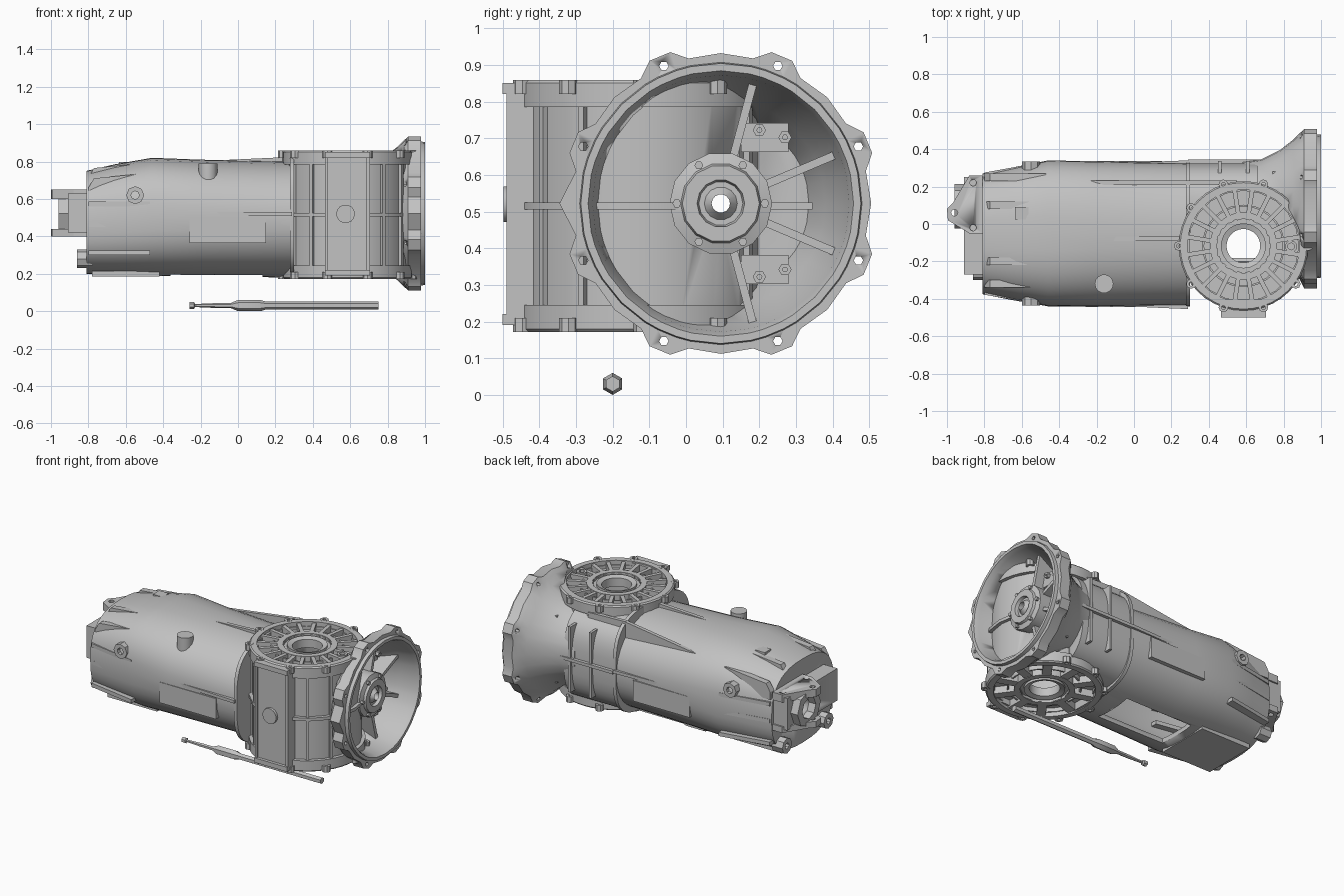
import bpy, bmesh, math
from math import cos, sin, pi, radians

if "Cube" in bpy.data.objects:
    bpy.data.objects.remove(bpy.data.objects["Cube"])

grey = bpy.data.materials.new("cast_metal_grey")
grey.use_nodes = True
grey.diffuse_color = (0.54, 0.54, 0.54, 1)
shader = next(n for n in grey.node_tree.nodes if n.type == 'BSDF_PRINCIPLED')
shader.inputs["Base Color"].default_value = grey.diffuse_color
shader.inputs["Roughness"].default_value = 0.6

DIFF_X, DIFF_Y, MID_Z = 0.585, -0.117, 0.515
BELL_Y, BELL_Z = 0.095, 0.522


def place(axis, a, b, h):
    return {'x': (h, a, b), 'y': (a, h, b), 'z': (a, b, h)}[axis]


def loft(name, rings, loop=False, angle=30):
    """Skin a list of equal rings; capped at the ends unless looped."""
    bm = bmesh.new()
    vs = [[bm.verts.new(p) for p in ring] for ring in rings]
    n = len(vs[0])
    pairs = list(zip(vs, vs[1:] + vs[:1])) if loop else list(zip(vs, vs[1:]))
    for r0, r1 in pairs:
        for i in range(n):
            j = (i + 1) % n
            bm.faces.new((r0[i], r0[j], r1[j], r1[i]))
    if not loop:
        bm.faces.new(vs[0])
        bm.faces.new(vs[-1])
    bmesh.ops.recalc_face_normals(bm, faces=bm.faces)
    mesh = bpy.data.meshes.new(name)
    bm.to_mesh(mesh)
    bm.free()
    mesh.materials.append(grey)
    mesh.shade_smooth()
    mesh.set_sharp_from_angle(angle=radians(angle))
    obj = bpy.data.objects.new(name, mesh)
    bpy.context.scene.collection.objects.link(obj)
    return obj


def prism(name, axis, pts, lo, hi):
    return loft(name, [[place(axis, a, b, h) for a, b in pts] for h in (lo, hi)])


def box(name, x, y, z):
    return prism(name, 'z', [(x[0], y[0]), (x[1], y[0]), (x[1], y[1]), (x[0], y[1])], *z)


def circle(axis, a, b, r, h, n, phase=0.0):
    return [place(axis, a + r * cos(phase + 2 * pi * i / n),
                  b + r * sin(phase + 2 * pi * i / n), h) for i in range(n)]


def lathe(name, axis, a, b, profile, n=24, loop=False, phase=0.0):
    return loft(name, [circle(axis, a, b, r, h, n, phase) for r, h in profile], loop)


def tube(name, axis, a, b, r, hole, lo, hi, n=10):
    return lathe(name, axis, a, b, [(hole, lo), (r, lo), (r, hi), (hole, hi)], n, True)


def radial_bar(name, axis, a, b, deg, r0, ends, width):
    """Bar pointing outward; ends holds (outer radius, height) pairs."""
    c, s, w = cos(radians(deg)), sin(radians(deg)), width / 2
    return loft(name, [[place(axis, a + r * c - k * s, b + r * s + k * c, h)
                        for r, k in ((r0, -w), (r1, -w), (r1, w), (r0, w))] for r1, h in ends])


def cut(obj, cutters):
    for c in cutters:
        mod = obj.modifiers.new("cut", 'BOOLEAN')
        mod.operation, mod.solver, mod.object = 'DIFFERENCE', 'EXACT', c
    bpy.context.view_layer.update()
    dg = bpy.context.evaluated_depsgraph_get()
    mesh = bpy.data.meshes.new_from_object(obj.evaluated_get(dg))
    obj.modifiers.clear()
    obj.data = mesh
    for c in cutters:
        bpy.data.objects.remove(c)


def housing_cutter(r):
    return lathe("housing_cutter", 'z', DIFF_X, DIFF_Y, [(r, 0), (r, 1)], 20)


def shaft_cutter():
    return lathe("shaft_cutter", 'x', BELL_Y, BELL_Z, [(.05, -1.2), (.05, 1.2)], 12)


def section(x, y0, y1, z0, z1, e=0.76, n=40):
    """Rounded-square cross-section of the main case."""
    ring = []
    for i in range(n):
        c, s = cos(2 * pi * i / n), sin(2 * pi * i / n)
        ring.append((x, (y0 + y1) / 2 + (y1 - y0) / 2 * math.copysign(abs(c) ** e, c),
                     (z0 + z1) / 2 + (z1 - z0) / 2 * math.copysign(abs(s) ** e, s)))
    return ring


# Hollow main case with the open window underneath
STATIONS = [(-.81, -.375, .27, .2, .75, .76), (-.66, -.405, .3, .195, .785, .76),
            (-.46, -.44, .34, .19, .82, .76), (-.2, -.44, .335, .185, .81, .84),
            (.29, -.435, .325, .18, .8, .92)]
WALL = .03
case = loft("main_case", [section(*s) for s in STATIONS], angle=25)
cavity = loft("cavity_cutter", [section(x * .95, y0 + WALL, y1 - WALL, z0 + WALL, z1 - WALL, e)
                                for x, y0, y1, z0, z1, e in STATIONS])
cut(case, [cavity, box("window_cutter", (-.36, .13), (-.17, .09), (.1, .42)), shaft_cutter()])
collar = loft("case_collar", [section(x, -.44, .33, .175, .84, .6) for x in (.277, .3)])
cut(collar, [shaft_cutter()])
box("sump_plate", (-.78, -.42), (-.24, .12), (.186, .215))

# Rounded shoulder joining the case to the bell, with its ribs
shoulder = loft("rear_shoulder", [section(x, -.2, .325, .2, .8, .7) for x in (.28, .66)])
cut(shoulder, [housing_cutter(.318), shaft_cutter()])
box("shoulder_belt", (.29, .8), (.2, .345), (.505, .525))
for x in (.45, .6):
    box("shoulder_post", (x, x + .018), (.22, .338), (.3, .73))

# Long ribs on the case
for y, z0, z1 in ((.22, .72, .81), (-.08, .795, .825)):
    prism("top_rib", 'y', [(-.36, z0), (.29, z1), (.29, z1 - .16), (-.36, z0)], y - .012, y + .012)
prism("shoulder_rib", 'y', [(.28, .81), (.55, .8), (.55, .6), (.28, .6)], .208, .232)
for out, base in ((-.455, -.43), (.34, .32)):
    prism("side_rib", 'z', [(-.27, base), (.29, out), (.29, base * .93), (-.27, base * .96)], .51, .53)
for y in ((-.443, -.41), (.31, .337)):
    box("side_pad", (-.26, .15), y, (.365, .5))

# Tapered fins on the tail end of the case
for y, z in ((.25, .7), (-.32, .71), (.1, .765), (-.2, .765)):
    prism("tail_top_fin", 'y', [(-.8, z - .05), (-.77, z), (-.47, z + .03), (-.47, .6), (-.8, .6)],
          y - .02, y + .02)
for z in (.3, .45, .56):
    prism("tail_front_fin", 'z', [(-.8, -.378), (-.47, -.435), (-.47, -.36), (-.8, -.3)], z, z + .025)
    prism("tail_back_fin", 'z', [(-.8, .275), (-.47, .335), (-.47, .26), (-.8, .2)], z, z + .025)

# Bosses on the case
lathe("filler_boss", 'z', -.16, -.32, [(.05, .66), (.05, .79)], 14)
for lo, hi in ((-.435, -.35), (.25, .335)):
    tube("sensor_boss", 'y', -.55, .62, .048, .022, lo, hi, 8)
box("vent_pad", (-.635, -.565), (.025, .09), (.74, .797))

# Tail end
block = box("tail_block", (-.91, -.8), (-.27, .25), (.42, .63))
cut(block, [shaft_cutter()])
tube("tail_nose", 'x', BELL_Y, BELL_Z, .12, .07, -.96, -.8, 8)
for lo, hi in ((.6, .65), (.4, .44)):
    lug = prism("tail_lug", 'z', [(-.81, -.05), (-.88, -.05), (-.995, .02), (-1, .08), (-.97, .11),
                                  (-.88, .26), (-.81, .26)], lo, hi)
    cut(lug, [lathe("hole_cutter", 'z', x, y, [(.018, .3), (.018, .8)], 8)
              for x, y in ((-.86, .22), (-.86, -.02), (-.96, .06))])
for y in (-.25, .18):
    tube("tail_foot", 'x', y, .28, .05, .02, -.86, -.78, 8)

# Round gear housing with ribs and the front panel
housing = tube("gear_housing", 'z', DIFF_X, DIFF_Y, .325, .295, .2, .83, 20)
belt = tube("housing_belt", 'z', DIFF_X, DIFF_Y, .347, .31, .505, .525, 20)
for part in (housing, belt):
    cut(part, [shaft_cutter()])
for deg in (-150, -125, -55, -30, 60, 95, 125):
    radial_bar("housing_rib", 'z', DIFF_X, DIFF_Y, deg, .3, ((.34, .2), (.34, .83)), .018)
box("front_panel", (.48, .69), (-.48, -.4), (.2, .84))
for x in ((.465, .482), (.688, .705)):
    box("panel_post", x, (-.49, -.4), (.2, .84))
for z in ((.19, .22), (.82, .85)):
    box("panel_rail", (.465, .705), (-.5, -.4), z)
lathe("panel_boss", 'y', .575, .52, [(.05, -.4), (.05, -.497)], 14)


# Spoked covers at the top and bottom of the housing
def cover(name, side, floor, spokes, width):
    def h(v):
        return MID_Z + side * v
    lathe(name, 'z', DIFF_X, DIFF_Y,
          [(r, h(v)) for r, v in ((.09, .27), (.09, .325), (.12, .335), (.12, .32), (.145, .32),
                                  (.145, .338), (.18, .338), (.18, floor), (.3, floor), (.3, .343),
                                  (.338, .343), (.346, .335), (.346, .27))], 40, True)
    tube("cover_mid_ring", 'z', DIFF_X, DIFF_Y, .22, .21, h(floor - .005), h(.32), 40)
    for i in range(spokes):
        radial_bar("cover_spoke", 'z', DIFF_X, DIFF_Y, 360 * (i + .5) / spokes, .14,
                   ((.31, h(floor - .01)), (.31, h(.335))), width)
    for i in range(10):
        t = radians(36 * i)
        tube("cover_bolt_ear", 'z', DIFF_X + .346 * cos(t), DIFF_Y + .346 * sin(t),
             .026, .011, h(.305), h(.344), 8)


cover("top_cover", 1, .295, 20, .024)
cover("bottom_cover", -1, .29, 10, .055)
tube("breather_ring", 'z', .84, -.12, .032, .018, .8, .858, 12)

# Bell housing: flared shell with eight bolt ears, cleared around the gear housing
EARS = [(-22.5, .41), (-10, .405), (-4, .435), (4, .435), (10, .405)]


def eared_ring(x, r, ears):
    ring = []
    for k in range(8):
        for off, er in EARS:
            t = radians(22.5 + 45 * k + off)
            point = k == 4 and off < -20  # the flange comes to a corner on this side
            rad = (.44 if point else er) if ears else r
            ring.append((x, BELL_Y + rad * cos(t), BELL_Z + rad * sin(t)))
    return ring


bell = loft("bell_housing", [eared_ring(x, r, e) for x, r, e in (
    (.58, .235, 0), (.68, .25, 0), (.78, .3, 0), (.85, .355, 0), (.885, .39, 0), (.91, 0, 1),
    (.978, 0, 1), (.978, .385, 0), (1, .382, 0), (1, .362, 0), (.97, .35, 0), (.88, .335, 0),
    (.78, .285, 0), (.66, .24, 0))])
cutters = [housing_cutter(.31), shaft_cutter()]
for k in range(8):
    t = radians(22.5 + 45 * k)
    cutters.append(lathe("bolt_cutter", 'x', BELL_Y + .406 * cos(t), BELL_Z + .406 * sin(t),
                         [(.013, .8), (.013, 1.1)], 6))
cut(bell, cutters)

# Bearing hub and spokes inside the bell
lathe("bearing_hub", 'x', BELL_Y, BELL_Z, [(.14, .78), (.14, .91), (.11, .92), (.105, .935), (.065, .935),
                                          (.06, .915), (.045, .915), (.025, .94), (.025, .78)], 14, True)
for i in range(6):
    t = radians(60 * i)
    lathe("hub_bolt", 'x', BELL_Y + .12 * cos(t), BELL_Z + .12 * sin(t), [(.012, .9), (.012, .93)], 6)
for deg in (-75, -23, 23, 75):
    radial_bar("bell_spoke", 'x', BELL_Y, BELL_Z, deg, .12, ((.24, .67), (.29, .78), (.34, .88)), .022)
for s in (-1, 1):
    box("bell_floor_pad", (.74, .82), (.15, .28), sorted((BELL_Z + s * .14, BELL_Z + s * .22)))
    for y, z in ((.2, .2), (.27, .18)):
        tube("pad_bolt", 'x', y, BELL_Z + s * z, .018, .007, .8, .84, 6)

# Loose shift rod lying under the case
lathe("shift_rod", 'x', -.2, .03, [(.018, -.26), (.018, -.235), (.008, -.23), (.013, -.12), (.013, -.04),
                                  (.03, 0), (.03, .12), (.021, .15), (.021, .75)], 6, phase=pi / 2)
